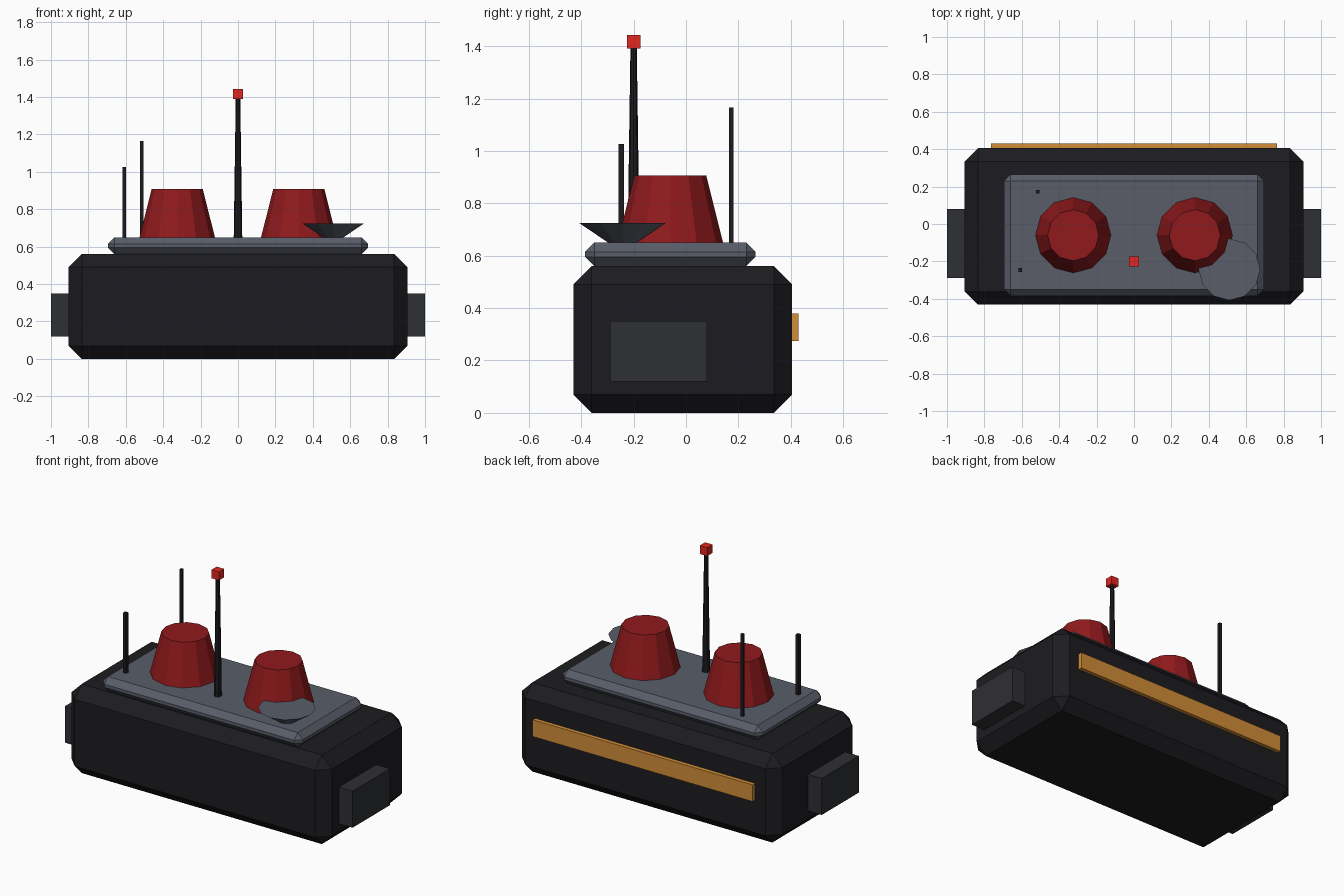
import bpy
import bmesh
from mathutils import Matrix

if "Cube" in bpy.data.objects:
    bpy.data.objects.remove(bpy.data.objects["Cube"])


def material(name, rgb):
    m = bpy.data.materials.new(name)
    m.diffuse_color = (*rgb, 1)
    m.use_nodes = True
    m.node_tree.nodes["Principled BSDF"].inputs["Base Color"].default_value = m.diffuse_color
    return m


BLACK = material("black", (0.012, 0.012, 0.015))
CHARCOAL = material("charcoal", (0.028, 0.029, 0.034))
SLATE = material("slate", (0.10, 0.11, 0.14))
DARK_RED = material("dark_red", (0.28, 0.01, 0.012))
BRIGHT_RED = material("bright_red", (0.75, 0.02, 0.015))
AMBER = material("amber", (0.65, 0.27, 0.04))


def finish(name, bm, mat):
    mesh = bpy.data.meshes.new(name)
    bm.to_mesh(mesh)
    bm.free()
    mesh.materials.append(mat)
    ob = bpy.data.objects.new(name, mesh)
    bpy.context.collection.objects.link(ob)
    return ob


def box(name, x, y, z, mat, bevel=0):
    """Box from (min, max) ranges, with an optional flat chamfer."""
    bm = bmesh.new()
    size = [r[1] - r[0] for r in (x, y, z)]
    mid = [(r[0] + r[1]) / 2 for r in (x, y, z)]
    bmesh.ops.create_cube(bm, size=1, matrix=Matrix.Translation(mid) @ Matrix.Diagonal((*size, 1)))
    ob = finish(name, bm, mat)
    if bevel:
        mod = ob.modifiers.new("chamfer", 'BEVEL')
        mod.width = bevel
        mod.segments = 1
    return ob


def cone(name, x, y, z, r_low, r_high, sides, mat):
    bm = bmesh.new()
    bmesh.ops.create_cone(bm, cap_ends=True, segments=sides, radius1=r_low, radius2=r_high,
                          depth=z[1] - z[0],
                          matrix=Matrix.Translation((x, y, (z[0] + z[1]) / 2)))
    return finish(name, bm, mat)


# Chamfered hull and raised deck
box("hull", (-0.905, 0.905), (-0.43, 0.405), (0, 0.56), BLACK, 0.07)
box("deck", (-0.695, 0.695), (-0.385, 0.265), (0.56, 0.65), SLATE, 0.035)

# Mirrored side pods and funnels
for side, s in (("left", -1), ("right", 1)):
    box(side + "_pod", tuple(sorted((s * 0.88, s * 1.0))), (-0.29, 0.08), (0.12, 0.35), CHARCOAL)
    cone(side + "_funnel", s * 0.325, -0.06, (0.64, 0.907), 0.204, 0.137, 12, DARK_RED)

# Light strip on the back
box("back_light_strip", (-0.765, 0.765), (0.39, 0.43), (0.275, 0.38), AMBER)

# Central mast with beacon
cone("mast", 0, -0.2, (0.64, 1.4), 0.023, 0.012, 8, BLACK)
box("beacon", (-0.026, 0.026), (-0.226, -0.174), (1.39, 1.443), BRIGHT_RED)

# Whip antennas
for name, x, y, top, half in (("tall_antenna", -0.514, 0.173, 1.165, 0.009),
                              ("short_antenna", -0.608, -0.247, 1.027, 0.0105)):
    box(name, (x - half, x + half), (y - half, y + half), (0.63, top), BLACK)

# Shallow dish, closed across the rim
cone("dish", 0.51, -0.243, (0.613, 0.725), 0.0, 0.165, 12, SLATE)
